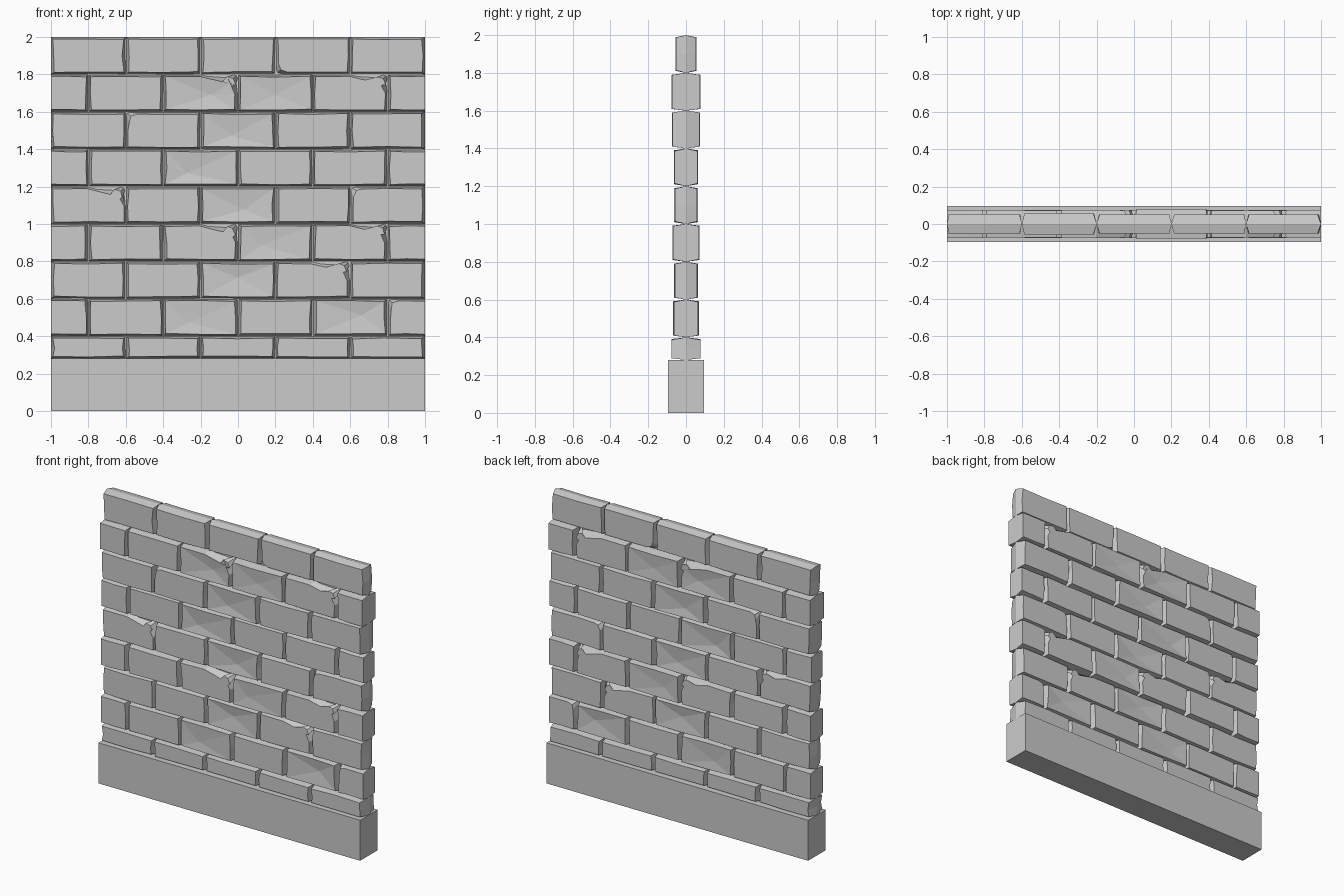
import bpy, bmesh, random
from mathutils import Vector

random.seed(4)
cube = bpy.data.objects.get("Cube")
if cube:
    bpy.data.objects.remove(cube, do_unlink=True)

stone = bpy.data.materials.new("grey_stone")
stone.use_nodes = True
GREY = (0.6, 0.6, 0.6, 1)
stone.diffuse_color = GREY
stone.node_tree.nodes["Principled BSDF"].inputs["Base Color"].default_value = GREY


def finish(bm, name):
    bmesh.ops.recalc_face_normals(bm, faces=bm.faces[:])
    mesh = bpy.data.meshes.new(name)
    bm.to_mesh(mesh)
    bm.free()
    mesh.materials.append(stone)
    obj = bpy.data.objects.new(name, mesh)
    bpy.context.collection.objects.link(obj)


def box(name, size, z):
    bm = bmesh.new()
    bmesh.ops.create_cube(bm, size=1)
    bmesh.ops.scale(bm, vec=size, verts=bm.verts[:])
    bmesh.ops.translate(bm, vec=(0, 0, z), verts=bm.verts[:])
    finish(bm, name)


def outline(x0, x1, z0, z1, corner, cut):
    """Brick outline, anticlockwise, with one corner chipped by cut."""
    xm, zm = (x0 + x1) / 2, (z0 + z1) / 2
    loop = []
    for key, x, z in (("bl", x0, z0), ("", xm, z0), ("br", x1, z0), ("", x1, zm),
                      ("tr", x1, z1), ("", xm, z1), ("tl", x0, z1), ("", x0, zm)):
        if key and key == corner:
            sx, sz = (1 if x == x0 else -1), (1 if z == z0 else -1)
            pair = [(x + sx * cut, z), (x + sx * cut * 0.3, z + sz * cut * 0.25),
                    (x, z + sz * cut)]
            loop += pair if key in ("tr", "bl") and sx * sz > 0 and key == "tr" else pair[::-1]
        else:
            loop.append((x, z))
    # the corner points run the other way round on the two remaining corners
    if corner in ("br", "tl"):
        i = next(k for k, p in enumerate(loop) if p not in outline(x0, x1, z0, z1, "", 0))
        loop[i:i + 3] = loop[i:i + 3][::-1]
    return loop


def brick(bm, x0, x1, z0, z1, depth, corner, faceted):
    """Brick with a ridge round its middle and narrower front and back faces."""
    left_end, right_end = x0 <= -0.99, x1 >= 0.99
    half = x1 - x0 < 0.3
    inset = 0.009
    fx0 = x0 + (0 if half and left_end else inset)
    fx1 = x1 - (0 if half and right_end else inset)
    face = outline(fx0, fx1, z0 + inset, z1 - inset, corner, 0.045)
    middle = outline(x0, x1, z0, z1, corner, 0.012)
    # worn, slightly wavy outline
    worn = []
    for x, z in face:
        at_end = half and (x == fx0 and left_end or x == fx1 and right_end)
        dx = 0 if at_end else random.uniform(0, 0.011) * (1 if x < (x0 + x1) / 2 else -1)
        dz = random.uniform(0, 0.006) * (1 if z < (z0 + z1) / 2 else -1)
        worn.append((x + dx, z + dz))
    rings = [[bm.verts.new((x, y, z)) for x, z in loop]
             for y, loop in ((-depth, worn), (0, middle), (depth, worn))]
    n = len(worn)
    for a, b in zip(rings, rings[1:]):
        for i in range(n):
            j = (i + 1) % n
            bm.faces.new((a[i], a[j], b[j], b[i]))
    caps = [bm.faces.new(rings[0]), bm.faces.new(rings[2])]
    # shallow broken facets on both faces
    if faceted:
        rise = random.choice((-0.012, -0.008, 0.007))
        shift = Vector((random.uniform(-0.08, 0.08), 0, random.uniform(-0.03, 0.03)))
        for vert in bmesh.ops.poke(bm, faces=caps)["verts"]:
            vert.co += shift
            vert.co.y += rise if vert.co.y > 0 else -rise


# plinth and the mortar hidden between the bricks
box("plinth", (2, 0.19, 0.28), 0.14)
box("mortar_core", (1.98, 0.03, 1.74), 1.12)

# half depth of each course, bottom to top
DEPTHS = (0.074, 0.065, 0.06, 0.07, 0.06, 0.062, 0.072, 0.075, 0.053)
CHIPS = {(1, 5): "tl", (2, 3): "tr", (3, 2): "tr", (3, 4): "tr", (4, 0): "tr",
         (4, 4): "tl", (6, 1): "tl", (7, 2): "tr", (7, 4): "tr", (8, 3): "bl"}
FACETED = {(1, 2), (1, 4), (2, 2), (3, 3), (4, 2), (5, 2), (6, 2), (7, 2), (7, 3)}

for row, depth in enumerate(DEPTHS):
    top = 0.4 + 0.2 * row
    bottom = 0.28 if row == 0 else top - 0.2
    start = -1.0 if row % 2 == 0 else -1.2
    bm = bmesh.new()
    for col in range(5 + row % 2):
        x0 = max(-1, start + 0.4 * col)
        x1 = min(1, start + 0.4 * (col + 1))
        brick(bm, x0, x1, bottom, top, depth + random.uniform(-0.003, 0.003),
              CHIPS.get((row, col), ""), (row, col) in FACETED)
    finish(bm, f"brick_course_{row + 1}")
